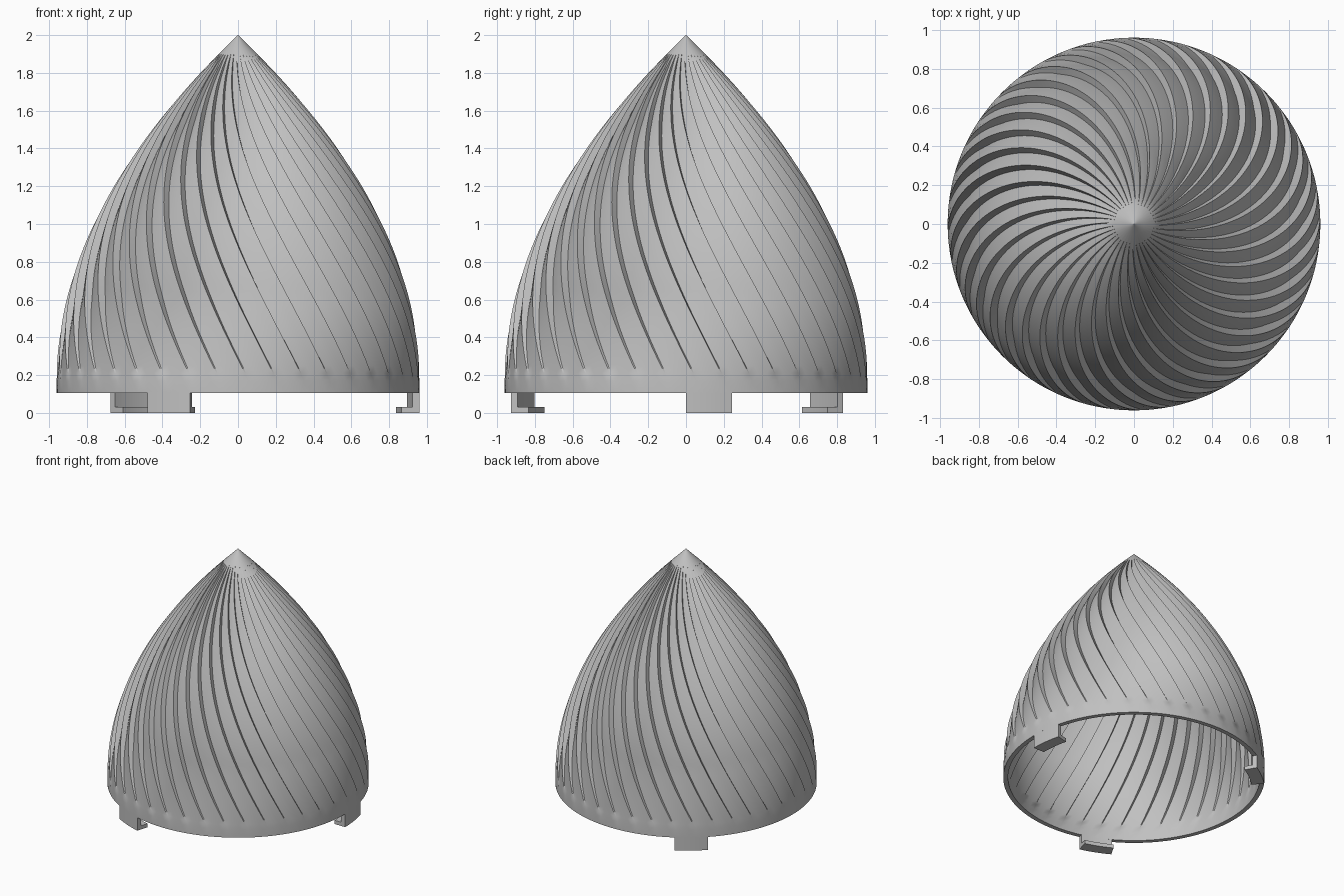
import bpy, bmesh
from math import sin, cos, radians

cube = bpy.data.objects.get("Cube")
if cube:
    bpy.data.objects.remove(cube, do_unlink=True)

BASE, RIM_TOP, TOP, RADIUS = 0.105, 0.17, 2.0, 0.96
TEETH = 40
THICK = 0.035
TWIST = 30          # degrees per unit of height
STEPS = 44

grey = bpy.data.materials.new("plain grey")
grey.use_nodes = True
colour = (0.53, 0.53, 0.53, 1)
grey.diffuse_color = colour
grey.node_tree.nodes["Principled BSDF"].inputs["Base Color"].default_value = colour


def finish(name, bm):
    bmesh.ops.recalc_face_normals(bm, faces=bm.faces)
    mesh = bpy.data.meshes.new(name)
    bm.to_mesh(mesh)
    bm.free()
    mesh.materials.append(grey)
    obj = bpy.data.objects.new(name, mesh)
    bpy.context.collection.objects.link(obj)
    bpy.ops.object.select_all(action='DESELECT')
    obj.select_set(True)
    bpy.context.view_layer.objects.active = obj
    bpy.ops.object.shade_smooth_by_angle(angle=radians(30))
    return obj


def bridge(bm, a, b, closed=True):
    n = len(a)
    for i in range(n if closed else n - 1):
        j = (i + 1) % n
        bm.faces.new((a[i], a[j], b[j], b[i]))


def dome_radius(z):
    t = max(0, (z - RIM_TOP) / (TOP - RIM_TOP))
    return RADIUS * (1 - t * t)


def step_depth(z):
    # steps fade out into the plain rim and the plain tip
    rise = min(1, max(0, (z - RIM_TOP) / 0.45))
    fade = min(1, max(0, (1.9 - z) / 0.06))
    return 0.1 * min(dome_radius(z), 0.42) * rise * fade


def ring(bm, z, inset):
    # one saw-toothed ring, turned according to its height
    verts = []
    for tooth in range(TEETH):
        for u in (0.04, 0.35, 0.68, 1.0):
            r = dome_radius(z) - inset - step_depth(z) * (1 - u) / 0.96
            r = max(r, 0.001)
            a = radians((tooth + u) * 360 / TEETH + 3.4 - TWIST * (z - RIM_TOP))
            verts.append(bm.verts.new((r * cos(a), r * sin(a), z)))
    return verts


# Hollow twisted dome: inside from tip to rim, then outside back to the tip
bm = bmesh.new()
heights = [BASE] + [RIM_TOP + (1.9 - RIM_TOP) * i / STEPS for i in range(STEPS + 1)]
rings = [ring(bm, z, THICK) for z in reversed(heights + [1.955])]
rings += [ring(bm, z, 0) for z in heights + [1.95, TOP]]
for lower, upper in zip(rings, rings[1:]):
    bridge(bm, lower, upper)
bm.faces.new(rings[0])
bm.faces.new(rings[-1])
finish("twisted_dome", bm)


# Three hooked clips under the rim, each an L-section swept along an arc
def clip(name, start):
    section = [(0.96, 0), (0.96, 0.11), (0.925, 0.11),
               (0.925, 0.03), (0.865, 0.03), (0.865, 0)]
    bm = bmesh.new()
    slices = []
    for i in range(7):
        a = radians(start + 14.7 * i / 6)
        slices.append([bm.verts.new((r * cos(a), r * sin(a), z)) for r, z in section])
    for a, b in zip(slices, slices[1:]):
        bridge(bm, a, b)
    bm.faces.new(slices[0])
    bm.faces.new(slices[-1])
    finish(name, bm)


for name, start in (("left_clip", 0), ("back_clip", 120), ("front_clip", 240)):
    clip(name, start)
